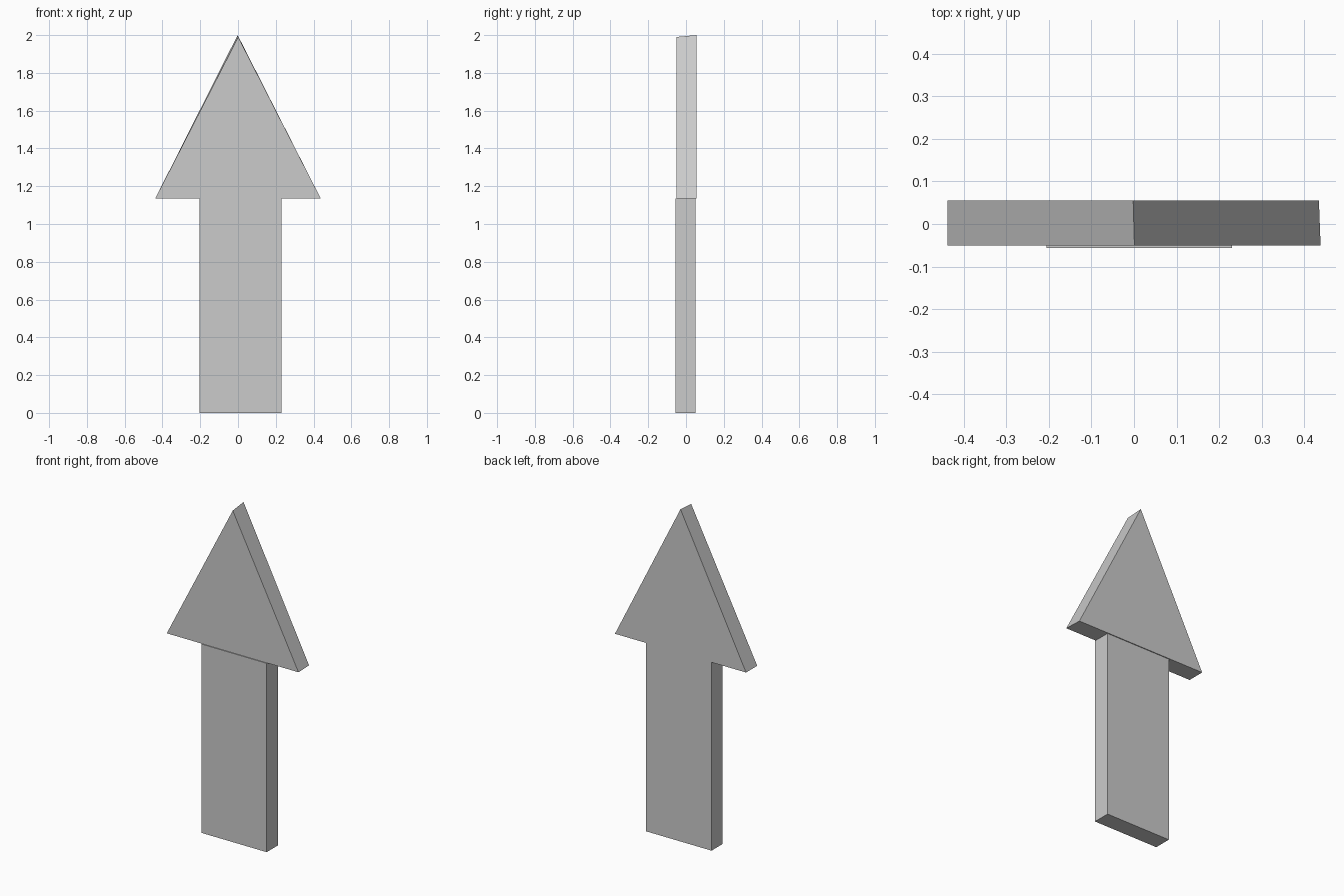
import bpy
import bmesh

cube = bpy.data.objects.get("Cube")
if cube:
    bpy.data.objects.remove(cube, do_unlink=True)

# Single matte grey
grey = bpy.data.materials.new("light_grey")
grey.use_nodes = True
colour = (0.6, 0.6, 0.6, 1)
grey.diffuse_color = colour
grey.node_tree.nodes["Principled BSDF"].inputs["Base Color"].default_value = colour


def slab(name, front, back, y_front, y_back):
    """Join matching front and back outlines into a closed flat slab."""
    bm = bmesh.new()
    f = [bm.verts.new((x, y_front, z)) for x, z in front]
    b = [bm.verts.new((x, y_back, z)) for x, z in back]
    bm.faces.new(f)
    bm.faces.new(b[::-1])
    for i in range(len(f)):
        j = (i + 1) % len(f)
        bm.faces.new((f[i], b[i], b[j], f[j]))
    bmesh.ops.recalc_face_normals(bm, faces=bm.faces[:])
    mesh = bpy.data.meshes.new(name)
    bm.to_mesh(mesh)
    bm.free()
    mesh.materials.append(grey)
    obj = bpy.data.objects.new(name, mesh)
    bpy.context.collection.objects.link(obj)
    return obj


NECK = 1.135

# Straight shaft, slightly off centre
shaft = [(-0.205, 0), (0.23, 0), (0.23, NECK), (-0.205, NECK)]
slab("arrow_shaft", shaft, shaft, -0.056, 0.05)

# Triangular head, its back tip slightly higher than the front tip
slab("arrow_head",
     [(-0.438, NECK), (0.438, NECK), (0.001, 1.99)],
     [(-0.438, NECK), (0.434, NECK), (-0.002, 2.0)],
     -0.051, 0.055)
